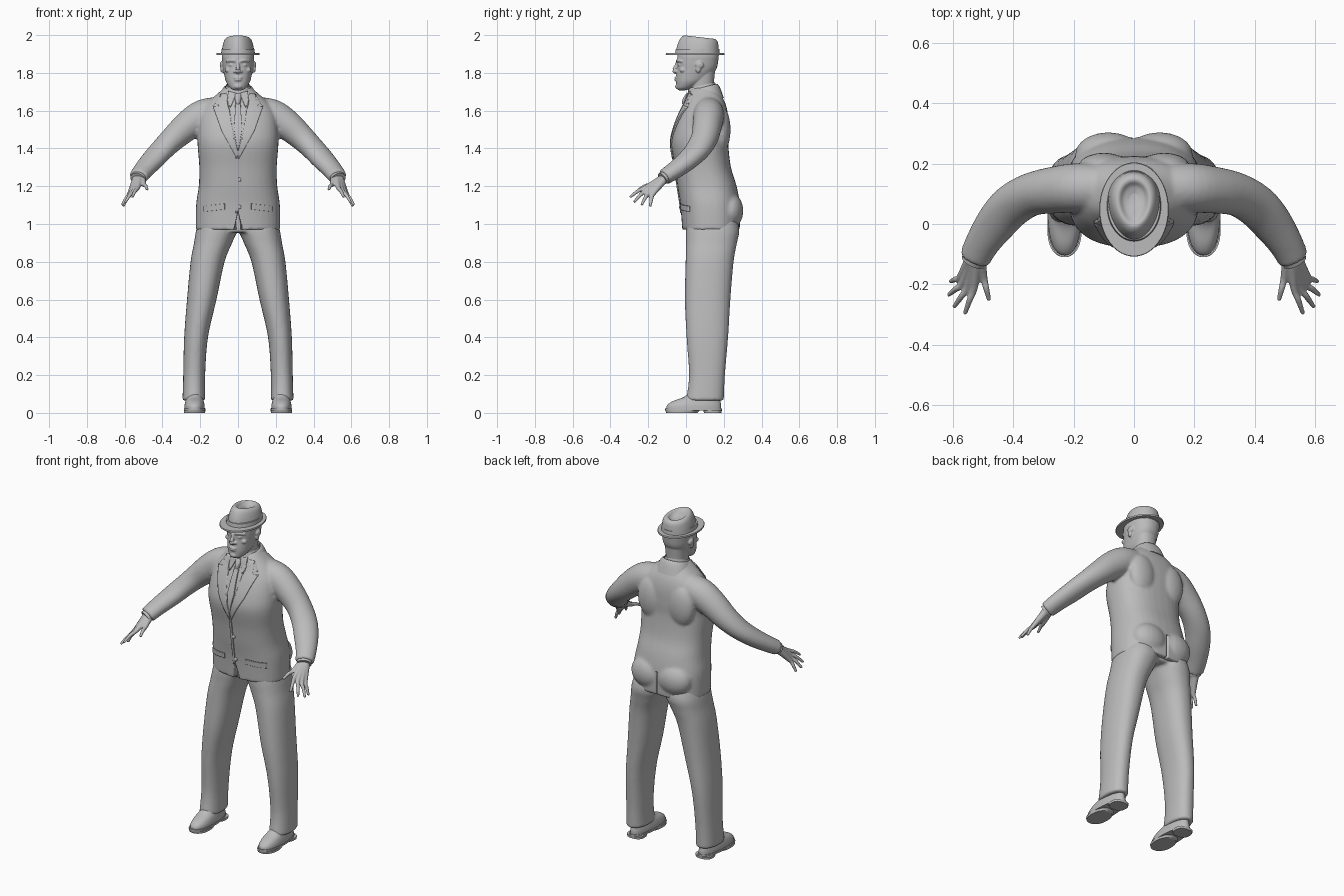
import bpy, bmesh, math
from mathutils import Vector, Matrix

cube = bpy.data.objects.get("Cube")
if cube:
    bpy.data.objects.remove(cube)

grey = bpy.data.materials.new("plain grey")
grey.use_nodes = True
grey.diffuse_color = (0.5, 0.5, 0.5, 1)
grey.node_tree.nodes["Principled BSDF"].inputs["Base Color"].default_value = (0.5, 0.5, 0.5, 1)
SIDES = (1, -1)


def resample(keys, steps):
    """Smooth curve through tuples of equal length."""
    if steps < 2:
        return keys
    out = []
    for i in range(len(keys) - 1):
        a, b, c, d = (keys[max(0, min(len(keys) - 1, i + k))] for k in (-1, 0, 1, 2))
        for j in range(steps):
            t = j / steps
            out.append(tuple(q + t / 2 * (r - p + t * (2*p - 5*q + 4*r - s + t * (3*q - p - 3*r + s)))
                             for p, q, r, s in zip(a, b, c, d)))
    return out + [keys[-1]]


def skin(bm, rings):
    rows = [[bm.verts.new(p) for p in ring] for ring in rings]
    n = len(rows[0])
    for a, b in zip(rows, rows[1:]):
        for i in range(n):
            bm.faces.new((a[i], a[(i + 1) % n], b[(i + 1) % n], b[i]))
    bm.faces.new(rows[0][::-1])
    bm.faces.new(rows[-1])


def loft(bm, keys, side=1, power=0.9, taper=0, tilt=0, steps=5, n=36):
    """Stack of rounded rings: (z, half width, front y, back y, centre x)."""
    rings = []
    for z, w, front, back, *cx in resample(keys, steps):
        ring = []
        for i in range(n):
            a = math.tau * i / n
            c, s = (math.copysign(abs(f(a)) ** power, f(a)) for f in (math.cos, math.sin))
            x = (cx[0] if cx else 0) * side + w * c * (1 + taper * s)
            ring.append((x, (front + back) / 2 + s * (back - front) / 2, z + tilt * s))
        rings.append(ring)
    skin(bm, rings)


def limb(bm, keys, side=1, steps=4, n=16):
    """Tube along a path: (x, y, z, horizontal radius, other radius)."""
    path = resample(keys, steps)
    pts = [Vector((p[0] * side, p[1], p[2])) for p in path]
    rings = []
    for i, p in enumerate(pts):
        t = (pts[min(i + 1, len(pts) - 1)] - pts[max(i - 1, 0)]).normalized()
        u = t.cross(Vector((0, 0, 1))).normalized()
        v = u.cross(t)
        rings.append([p + u * path[i][3] * math.cos(math.tau * k / n)
                      + v * path[i][-1] * math.sin(math.tau * k / n) for k in range(n)])
    skin(bm, rings)


def ball(bm, centre, size):
    m = Matrix.Translation(centre) @ Matrix.Diagonal((*size, 1))
    bmesh.ops.create_uvsphere(bm, u_segments=20, v_segments=12, radius=1, matrix=m)


def make(name, bm, voxel=0, smooth=3):
    bmesh.ops.recalc_face_normals(bm, faces=bm.faces)
    me = bpy.data.meshes.new(name)
    bm.to_mesh(me)
    bm.free()
    me.materials.append(grey)
    me.shade_smooth()
    me.set_sharp_from_angle(angle=math.radians(45))
    ob = bpy.data.objects.new(name, me)
    bpy.context.collection.objects.link(ob)
    if voxel:
        mod = ob.modifiers.new("blend", "REMESH")
        mod.mode, mod.voxel_size, mod.use_smooth_shade = "VOXEL", voxel, True
        mod = ob.modifiers.new("soften", "SMOOTH")
        mod.factor, mod.iterations = 0.5, smooth
    return ob


# Jacket: torso, seat, shoulder blades and sleeves blended together
bm = bmesh.new()
loft(bm, [(0.97, .224, -.02, .285), (1.1, .222, -.03, .285), (1.2, .208, -.045, .268),
          (1.3, .205, -.058, .238), (1.42, .214, -.078, .224), (1.5, .213, -.065, .225),
          (1.58, .2, -.035, .222), (1.64, .165, -.005, .208), (1.69, .108, .012, .182),
          (1.72, .075, .03, .165)], power=0.82)
for s in SIDES:
    ball(bm, (.085 * s, .232, 1.07), (.11, .072, .095))
    ball(bm, (.1 * s, .19, 1.5), (.085, .046, .12))
    limb(bm, [(.08, .12, 1.6, .075, .075), (.18, .12, 1.575, .082, .086), (.26, .113, 1.525, .078, .08),
              (.34, .098, 1.455, .072, .068), (.405, .06, 1.39, .072, .058),
              (.455, .005, 1.335, .068, .052), (.5, -.06, 1.285, .058, .046),
              (.528, -.115, 1.248, .052, .042)], s, n=24)
jacket = make("jacket", bm, 0.009)

# Back vent and front hem opening
bm = bmesh.new()
bmesh.ops.create_cube(bm, size=1, matrix=Matrix.Translation((0, .31, 1.02)) @ Matrix.Diagonal((.01, .1, .18, 1)))
loft(bm, [(.95, .035, -.12, .02), (1.06, .002, -.12, .02)], steps=1, n=8)
cutter = make("vent_cutter", bm)
cutter.hide_render = cutter.hide_viewport = True
cut = jacket.modifiers.new("vents", "BOOLEAN")
cut.operation, cut.object, cut.solver = "DIFFERENCE", cutter, "EXACT"


def plate(name, outline, side=1, thick=0.009):
    """Thin cloth piece laid on the jacket front: outline in x, z."""
    bm = bmesh.new()
    bm.faces.new([bm.verts.new((x * side, -.2, z)) for x, z in outline])
    bmesh.ops.triangulate(bm, faces=bm.faces)
    for _ in range(4):
        bmesh.ops.subdivide_edges(bm, edges=bm.edges, cuts=1, use_grid_fill=True)
    ob = make(name, bm)
    wrap = ob.modifiers.new("lay", "SHRINKWRAP")
    wrap.target, wrap.wrap_method, wrap.use_project_y = jacket, "PROJECT", True
    wrap.use_negative_direction = True
    wrap.wrap_mode, wrap.offset = "ABOVE_SURFACE", 0.003
    ob.modifiers.new("cloth", "SOLIDIFY").thickness = thick
    ob.modifiers["cloth"].offset = 0


# Lapels, shirt collar wings, pocket flaps, tie
for s, word in zip(SIDES, ("left", "right")):
    plate(word + "_lapel", [(.06, 1.69), (.088, 1.685), (.115, 1.635), (.098, 1.622), (.13, 1.618),
                            (.085, 1.49), (.004, 1.345), (.002, 1.39), (.035, 1.52)], s)
    plate(word + "_collar_wing", [(.008, 1.69), (.05, 1.7), (.056, 1.64), (.04, 1.615)], s, .008)
    plate(word + "_pocket_flap", [(.07, 1.108), (.18, 1.095), (.18, 1.065), (.07, 1.078)], s, .006)
plate("tie", [(-.013, 1.64), (.013, 1.64), (.022, 1.5), (.002, 1.39), (-.002, 1.39), (-.022, 1.5)])
plate("front_edge", [(-.012, 1.36), (.002, 1.36), (.002, 1.06), (-.012, 1.06)], thick=.005)

bm = bmesh.new()
loft(bm, [(1.635, .012, -.022, .02), (1.66, .017, -.018, .03), (1.69, .02, 0, .03)], n=16)
make("tie_knot", bm)
bm = bmesh.new()
for z, y in ((1.09, -.031), (1.235, -.051)):
    ball(bm, (.006, y, z), (.011, .006, .011))
make("jacket_buttons", bm)

# Collars around the neck
bm = bmesh.new()
loft(bm, [(1.65, .115, .0, .2), (1.7, .09, .015, .182), (1.722, .075, .02, .168),
          (1.72, .066, .026, .16), (1.68, .062, .03, .15)], tilt=.018, steps=3)
make("jacket_collar", bm)
bm = bmesh.new()
loft(bm, [(1.66, .07, .005, .158), (1.728, .067, .012, .156), (1.728, .06, .02, .15),
          (1.69, .058, .025, .145)], tilt=.016, steps=2)
make("shirt_collar", bm)

# Head with neck, ears and face
bm = bmesh.new()
loft(bm, [(1.62, .062, .03, .15), (1.72, .058, .022, .146), (1.82, .065, .02, .155)])
loft(bm, [(1.708, .02, -.04, .0), (1.72, .042, -.049, .035), (1.75, .062, -.052, .09),
          (1.78, .071, -.052, .128), (1.82, .079, -.048, .16), (1.86, .084, -.047, .17),
          (1.9, .084, -.042, .17), (1.95, .06, -.01, .14)])
limb(bm, [(0, -.046, 1.858, .008, .008), (0, -.054, 1.835, .009, .009), (0, -.064, 1.812, .013, .011),
          (0, -.052, 1.803, .012, .008)])
ball(bm, (0, -.05, 1.774), (.024, .011, .006))
ball(bm, (0, -.05, 1.763), (.021, .011, .007))
ball(bm, (0, -.044, 1.728), (.022, .014, .014))
for s in SIDES:
    ball(bm, (.016 * s, -.049, 1.807), (.01, .011, .008))
    ball(bm, (.033 * s, -.034, 1.842), (.015, .011, .006))
    ball(bm, (.052 * s, -.018, 1.815), (.018, .016, .014))
    limb(bm, [(.012, -.047, 1.862, .007, .007), (.035, -.041, 1.866, .009, .008), (.062, -.018, 1.86, .007, .006)], s)
    ball(bm, (.086 * s, .072, 1.842), (.011, .022, .02))
    ball(bm, (.084 * s, .065, 1.82), (.01, .014, .02))
make("head", bm, 0.004, 2)

# Hat: brim, band and creased crown
bm = bmesh.new()
loft(bm, [(1.894, .084, -.05, .17), (1.894, .113, -.106, .202), (1.899, .115, -.108, .204),
          (1.904, .113, -.106, .202), (1.904, .085, -.055, .17)], power=1, steps=1, n=48)
make("hat_brim", bm)
bm = bmesh.new()
loft(bm, [(1.9, .09, -.058, .178), (1.926, .087, -.054, .176), (1.927, .08, -.05, .17)], power=1, steps=1, n=48)
make("hat_band", bm)
bm = bmesh.new()
loft(bm, [(1.9, .087, -.055, .175), (1.94, .081, -.045, .173), (1.972, .072, -.03, .168),
          (1.987, .06, -.014, .156), (1.988, .048, .0, .142), (1.975, .034, .02, .125),
          (1.968, .015, .045, .1)], power=1, taper=.15, tilt=-.009, n=48)
make("hat_crown", bm)

# Hands: each finger runs from the wrist so the palm blends
fingers = [((.53, -.21, 1.195), (.56, -.297, 1.142)), ((.549, -.207, 1.18), (.596, -.275, 1.115)),
           ((.565, -.195, 1.168), (.614, -.235, 1.1)), ((.575, -.176, 1.158), (.607, -.19, 1.093)),
           ((.498, -.178, 1.21), (.48, -.252, 1.182))]
for s, word in zip(SIDES, ("left", "right")):
    bm = bmesh.new()
    for i, (knuckle, tip) in enumerate(fingers):
        mid = tuple((a + b) / 2 for a, b in zip(knuckle, tip))
        wrist = (.52 + .004 * i if i < 4 else .515, -.105, 1.25)
        limb(bm, [(*wrist, .024, .024), (*knuckle, .013, .013), (mid[0], mid[1], mid[2] + .006, .01, .01),
                  (*tip, .007, .007)], s, n=12)
    make(word + "_hand", bm, 0.004, 2)
    # Shirt cuff
    bm = bmesh.new()
    limb(bm, [(.52, -.1, 1.256, .042, .034), (.533, -.126, 1.24, .041, .033)], s, steps=1, n=24)
    make(word + "_shirt_cuff", bm)

# Trousers
bm = bmesh.new()
loft(bm, [(.955, .1, .01, .25), (1.0, .2, .01, .265), (1.06, .2, .01, .25)])
for s in SIDES:
    loft(bm, [(.065, .06, .0, .2, .234), (.2, .058, .016, .206, .232), (.4, .063, .003, .223, .222),
              (.6, .078, -.006, .235, .192), (.8, .09, -.002, .252, .161), (.9, .101, .0, .27, .132),
              (.97, .109, .0, .282, .112), (1.05, .1, .01, .26, .1)], s, power=.88)
make("trousers", bm, 0.009)

# Shoes: upper, welt, front sole and heel
for s, word in zip(SIDES, ("left", "right")):
    bm = bmesh.new()
    loft(bm, [(.018, .054, -.104, .186, .23), (.04, .053, -.1, .186, .23), (.062, .048, -.07, .182, .23),
              (.085, .042, -.01, .178, .23), (.12, .04, .03, .172, .23)], s, taper=-.08)
    make(word + "_shoe_upper", bm)
    bm = bmesh.new()
    loft(bm, [(.012, .057, -.11, .19, .23), (.024, .057, -.11, .19, .23)], s, taper=-.08, steps=1)
    loft(bm, [(0, .056, -.105, .06, .23), (.014, .057, -.11, .075, .23)], s, steps=1)
    loft(bm, [(0, .051, .095, .188, .23), (.014, .052, .092, .19, .23)], s, power=.75, steps=1)
    make(word + "_shoe_sole", bm)
